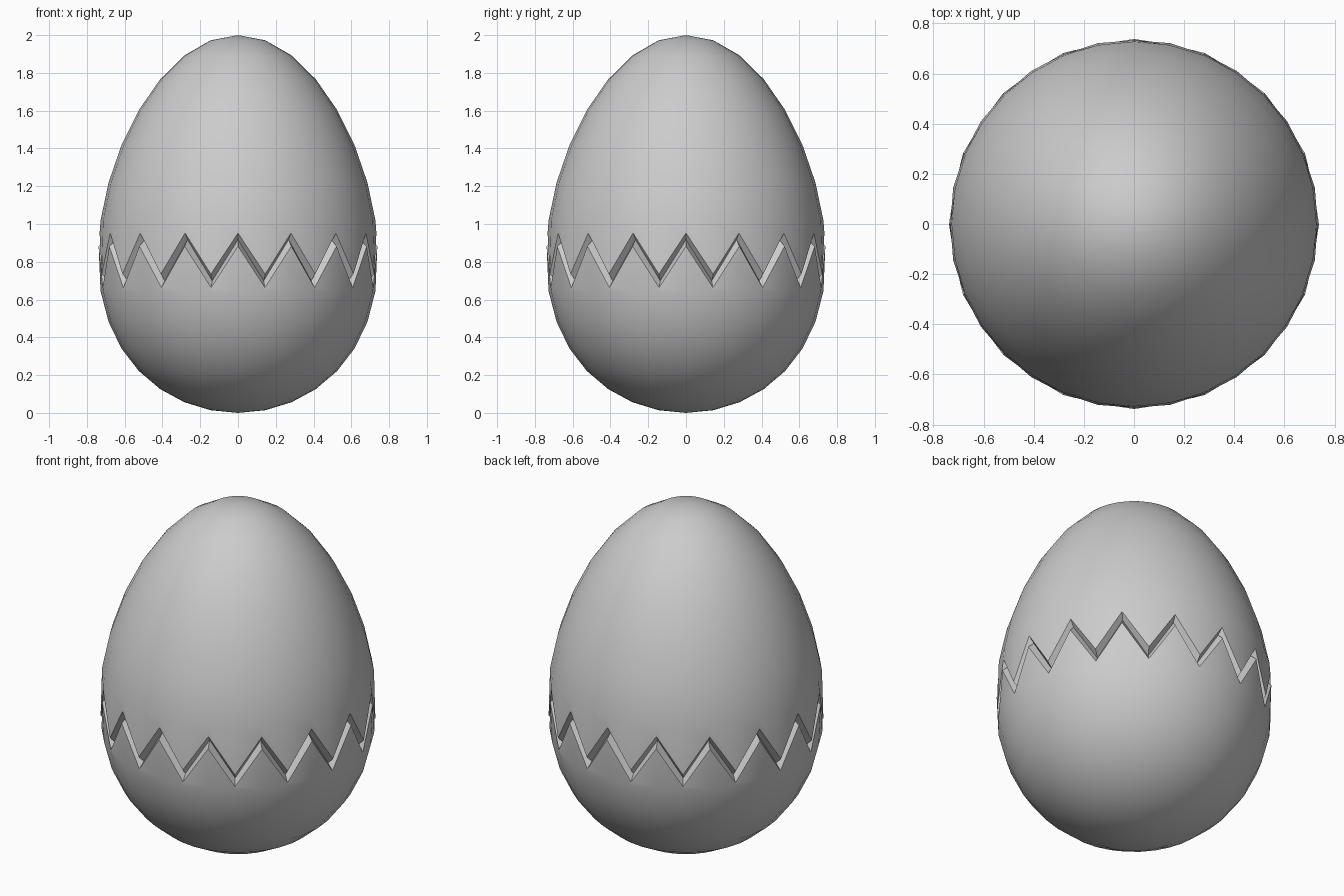
import bpy, bmesh, math

if "Cube" in bpy.data.objects:
    bpy.data.objects.remove(bpy.data.objects["Cube"])

SEG, RINGS, R, EQ = 32, 16, 0.742, 0.825


def egg_point(i):
    """Radius and height of egg ring i, counted from the top pole."""
    t = math.pi * i / RINGS
    c = math.cos(t)
    return R * math.sin(t), EQ + c + 0.175 * c * c + 0.045 * (c ** 3 - c)


def shell_radius(z):
    """Shell radius close to the widest ring."""
    return R - 0.073 * abs(z - EQ)


def column_profile(k):
    """Top-to-bottom profile: upper shell, V-shaped crack, lower shell."""
    upper, lower = (0.952, 0.882) if k % 2 == 0 else (0.735, 0.663)
    mid = (upper + lower) / 2
    pts = [egg_point(i) for i in range(1, 8)]
    pts += [(shell_radius(upper), upper),
            (shell_radius(mid) - 0.035, mid),
            (shell_radius(lower), lower)]
    pts += [egg_point(i) for i in range(9, RINGS)]
    return pts


bm = bmesh.new()
top = bm.verts.new((0, 0, 2))
bottom = bm.verts.new((0, 0, 0))

# Columns of vertices, with crack peaks and valleys alternating
cols = []
for k in range(SEG):
    a = 2 * math.pi * k / SEG
    cols.append([bm.verts.new((r * math.cos(a), r * math.sin(a), z))
                 for r, z in column_profile(k)])

# Skin between neighbouring columns and close both poles
for k in range(SEG):
    c0, c1 = cols[k], cols[(k + 1) % SEG]
    bm.faces.new((top, c0[0], c1[0]))
    bm.faces.new((bottom, c1[-1], c0[-1]))
    for j in range(len(c0) - 1):
        bm.faces.new((c0[j], c0[j + 1], c1[j + 1], c1[j]))

bmesh.ops.recalc_face_normals(bm, faces=bm.faces)
mesh = bpy.data.meshes.new("cracked_egg")
bm.to_mesh(mesh)
bm.free()

egg = bpy.data.objects.new("cracked_egg", mesh)
bpy.context.collection.objects.link(egg)
bpy.context.view_layer.objects.active = egg
egg.select_set(True)
bpy.ops.object.shade_smooth_by_angle(angle=math.radians(30))
